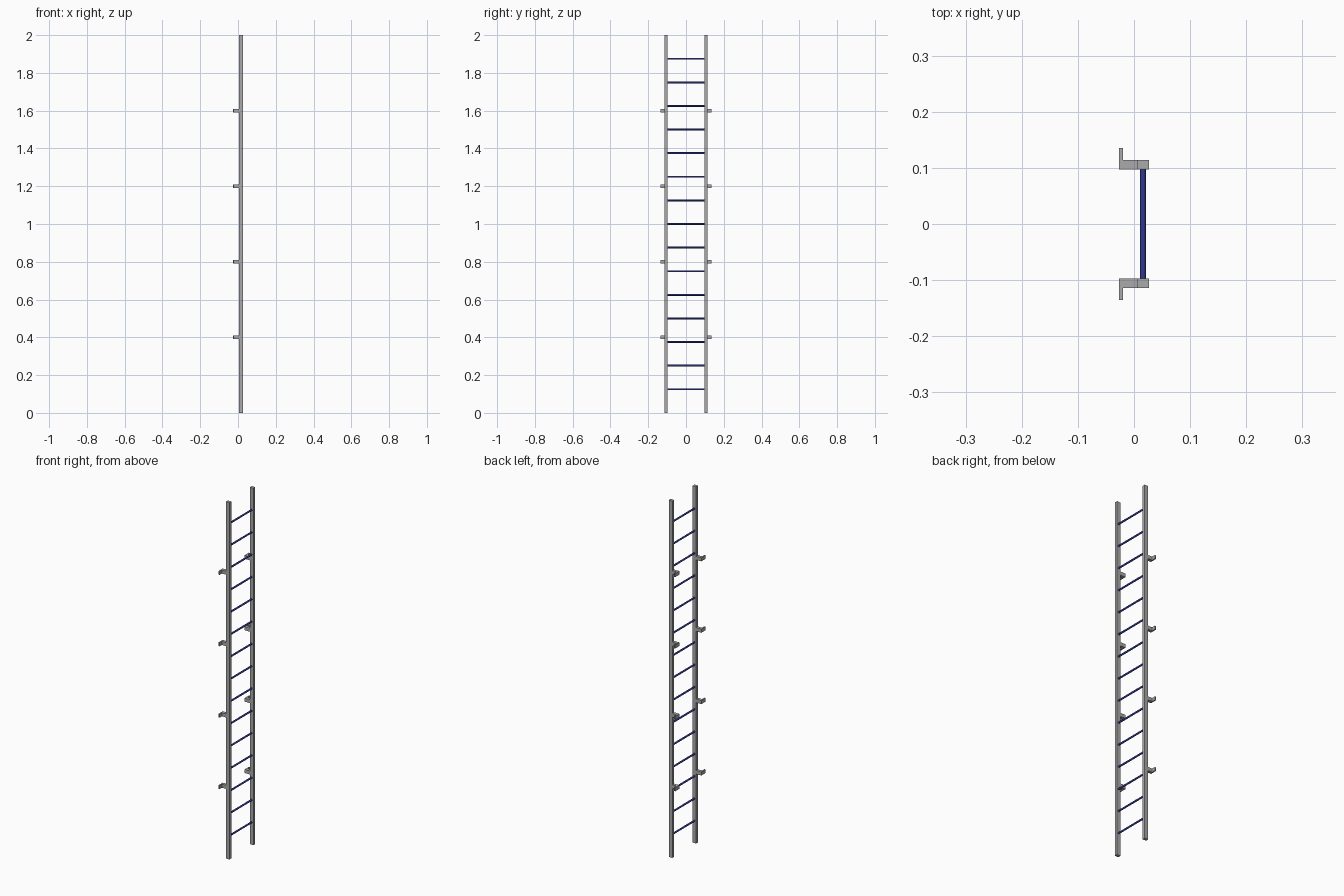
import bpy, bmesh, math

if "Cube" in bpy.data.objects:
    bpy.data.objects.remove(bpy.data.objects["Cube"])


def material(name, rgb):
    m = bpy.data.materials.new(name)
    m.diffuse_color = (*rgb, 1)
    m.use_nodes = True
    m.node_tree.nodes["Principled BSDF"].inputs["Base Color"].default_value = m.diffuse_color
    return m


blue = material("dark_blue", (0.03, 0.04, 0.29))
grey = material("dark_grey", (0.4, 0.4, 0.4))


def prism(name, profile, z0, z1):
    """Extrude an XY outline from z0 to z1."""
    bm = bmesh.new()
    face = bm.faces.new([bm.verts.new((x, y, z0)) for x, y in profile])
    top = bmesh.ops.extrude_face_region(bm, geom=[face])["geom"]
    bmesh.ops.translate(bm, vec=(0, 0, z1 - z0),
                        verts=[v for v in top if isinstance(v, bmesh.types.BMVert)])
    bmesh.ops.recalc_face_normals(bm, faces=bm.faces[:])
    mesh = bpy.data.meshes.new(name)
    bm.to_mesh(mesh)
    bm.free()
    mesh.materials.append(grey)
    ob = bpy.data.objects.new(name, mesh)
    bpy.context.collection.objects.link(ob)
    return ob


INNER, OUTER, FLANGE = 0.097, 0.114, 0.135
BACK, FRONT, JOINT = -0.027, 0.027, 0.005

for side, s in (("left", -1), ("right", 1)):
    # upright rail
    prism(f"rail_{side}", [(JOINT, s * INNER), (FRONT, s * INNER),
                           (FRONT, s * OUTER), (JOINT, s * OUTER)], 0, 2)
    # L-shaped wall brackets
    for i in range(1, 5):
        z = 0.4 * i
        outline = [(JOINT, INNER), (JOINT, OUTER), (BACK + 0.007, OUTER),
                   (BACK + 0.007, FLANGE), (BACK, FLANGE), (BACK, INNER)]
        prism(f"wall_bracket_{side}_{i}", [(x, s * y) for x, y in outline],
              z - 0.01, z + 0.01)

# round rungs between the rails
for i in range(1, 16):
    bpy.ops.mesh.primitive_cylinder_add(
        vertices=12, radius=0.005, depth=2 * INNER + 0.004,
        location=(0.016, 0, 0.125 * i), rotation=(math.pi / 2, 0, 0))
    rung = bpy.context.object
    rung.name = f"rung_{i}"
    rung.data.materials.append(blue)
    bpy.ops.object.shade_smooth_by_angle()
